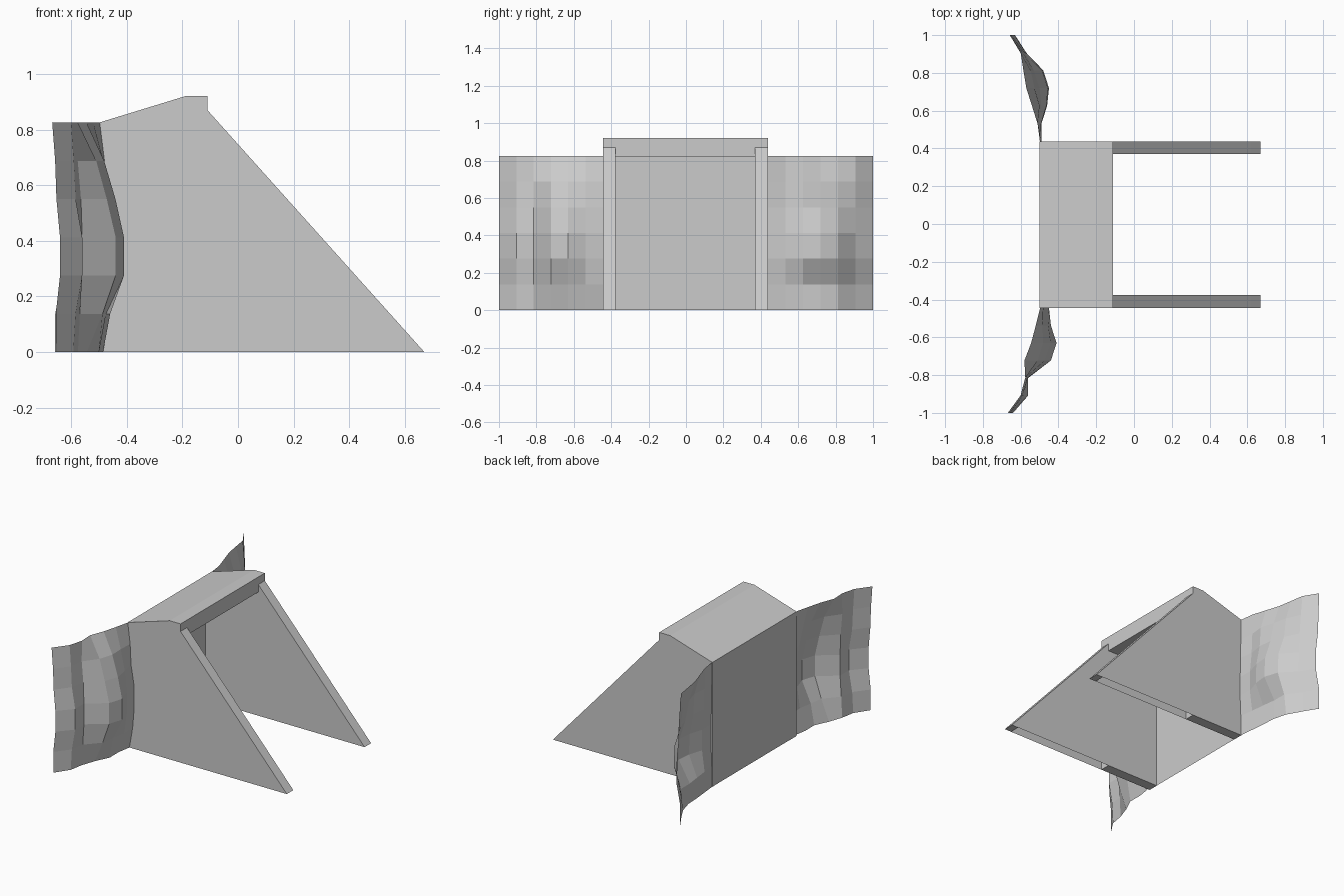
import bpy, random

if "Cube" in bpy.data.objects:
    bpy.data.objects.remove(bpy.data.objects["Cube"])

random.seed(4)


def make(name, verts, faces):
    mesh = bpy.data.meshes.new(name)
    mesh.from_pydata(verts, [], faces)
    mesh.update()
    ob = bpy.data.objects.new(name, mesh)
    bpy.context.collection.objects.link(ob)
    return ob


def extrude_y(name, profile, y0, y1):
    """Solid from an x-z profile (clockwise seen from -y) between two y values."""
    n = len(profile)
    verts = [(x, y, z) for y in (y0, y1) for x, z in profile]
    faces = [tuple(range(n)), tuple(range(2 * n - 1, n - 1, -1))]
    faces += [(i, i + n, (i + 1) % n + n, (i + 1) % n) for i in range(n)]
    return make(name, verts, faces)


Y0, Y1, T = -0.445, 0.438, 0.068

# Triangular side walls: solid rear block and hollow front wedge
for side, a, b in (("front", Y0, Y0 + T), ("rear", Y1 - T, Y1)):
    extrude_y(side + "_wall_block", [(-0.5, 0), (-0.11, 0), (-0.11, 0.92),
                                     (-0.19, 0.92), (-0.5, 0.825)], a, b)
    wedge = [(-0.11, 0), (0.62, 0), (0.67, 0), (0.62, 0.056), (-0.11, 0.87)]
    v = [(x, y, z) for y in (a, b) for x, z in wedge]
    make(side + "_wall_wedge", v, [(0, 1, 2, 3, 4), (9, 8, 7, 6, 5),
                                   (1, 6, 7, 2), (2, 7, 8, 3), (3, 8, 9, 4)])

# Roof slab between the walls
extrude_y("roof", [(-0.5, 0.82), (-0.11, 0.82), (-0.11, 0.92),
                   (-0.19, 0.92), (-0.5, 0.825)], Y0 + T, Y1 - T)

# Thin back wall
make("back_wall", [(-0.499, Y0 + T, 0), (-0.499, Y1 - T, 0),
                   (-0.499, Y1 - T, 0.823), (-0.499, Y0 + T, 0.823)], [(0, 1, 2, 3)])


# Rough rock sheets: each column swings between a low and a high x, weighted by row
def rock(name, y0, y1, low, high, weights):
    verts = []
    for j, w in enumerate(weights):
        for i in range(7):
            k = w if j in (2, 3) else w + random.uniform(-0.2, 0.2)
            k = min(1, max(0, k))
            verts.append((low[i] + (high[i] - low[i]) * k,
                          y0 + (y1 - y0) * i / 6, 0.825 * j / 6))
    faces = [(j * 7 + i, j * 7 + i + 1, j * 7 + i + 8, j * 7 + i + 7)
             for j in range(6) for i in range(6)]
    ob = make(name, verts, faces)
    if y1 < y0:
        ob.data.flip_normals()


rock("front_rock", Y0, -1,
     (-0.50, -0.52, -0.55, -0.58, -0.58, -0.61, -0.67),
     (-0.45, -0.44, -0.41, -0.44, -0.56, -0.56, -0.64),
     (0.4, 0.65, 1, 1, 0.65, 0.35, 0.05))
rock("rear_rock", Y1, 1,
     (-0.50, -0.52, -0.54, -0.57, -0.59, -0.61, -0.665),
     (-0.49, -0.49, -0.46, -0.45, -0.48, -0.57, -0.63),
     (0.25, 0.4, 1, 0.95, 0.6, 0.45, 0.15))
